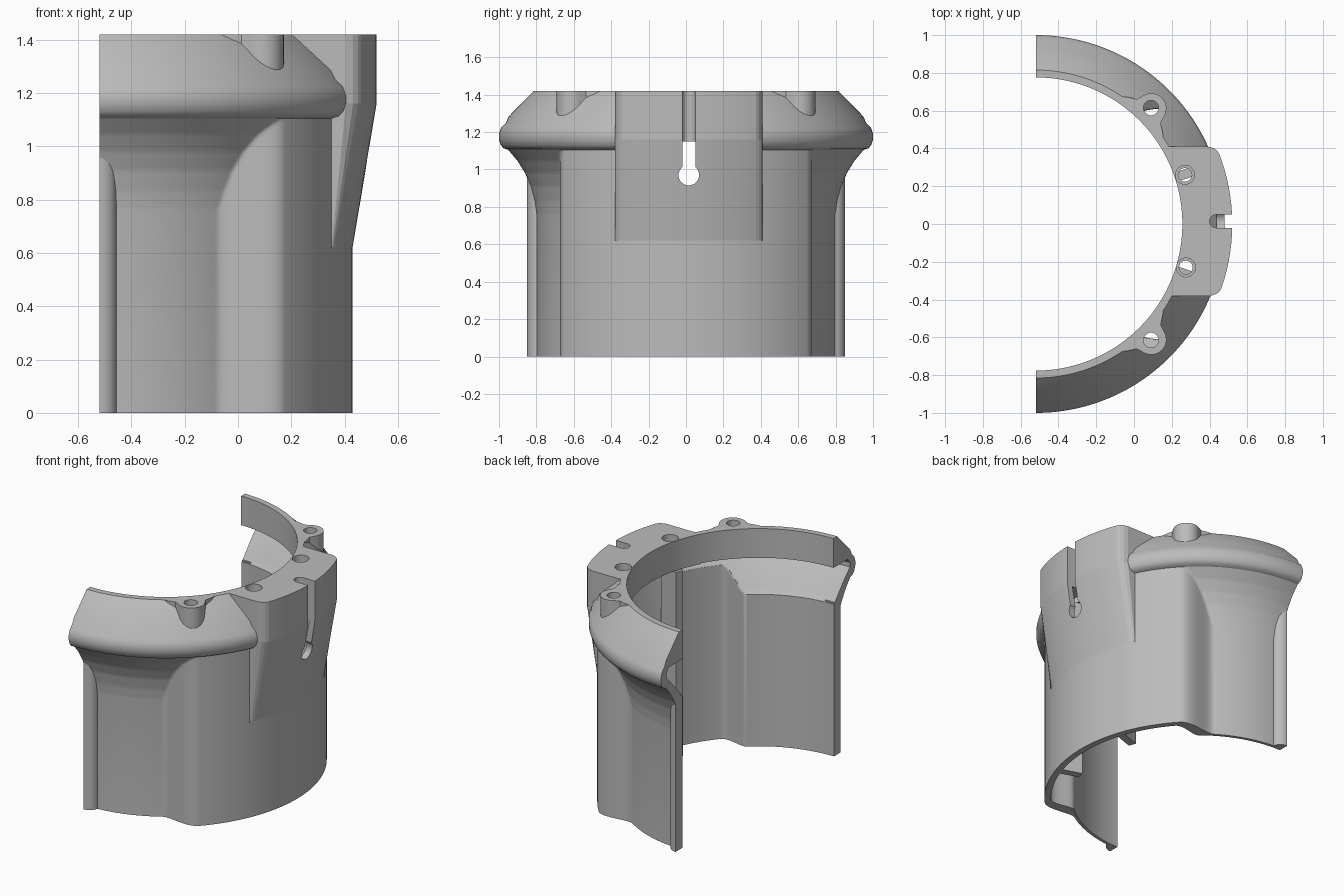
import bpy, bmesh
from math import sin, cos, radians, sqrt, pi

cube = bpy.data.objects.get("Cube")
if cube:
    bpy.data.objects.remove(cube, do_unlink=True)

AXIS = -0.52      # x of the sleeve axis
WIDE = 0.95       # outer radius of the bulged wall
BORE = 0.91       # inner radius of the bulged wall
TOP = 1.42

grey = bpy.data.materials.new("plain_grey")
grey.use_nodes = True
colour = (0.5, 0.5, 0.5, 1)
grey.diffuse_color = colour
grey.node_tree.nodes["Principled BSDF"].inputs["Base Color"].default_value = colour


def finish(name, bm):
    bmesh.ops.recalc_face_normals(bm, faces=bm.faces)
    mesh = bpy.data.meshes.new(name)
    bm.to_mesh(mesh)
    bm.free()
    mesh.materials.append(grey)
    obj = bpy.data.objects.new(name, mesh)
    bpy.context.collection.objects.link(obj)
    return obj


def loft(name, rings):
    """Closed solid through a row of matching closed outlines."""
    bm = bmesh.new()
    rows = [[bm.verts.new(p) for p in ring] for ring in rings]
    n = len(rows[0])
    for a, b in zip(rows, rows[1:]):
        for i in range(n):
            j = (i + 1) % n
            bm.faces.new((a[i], a[j], b[j], b[i]))
    bm.faces.new(rows[0])
    bm.faces.new(rows[-1][::-1])
    return finish(name, bm)


def prism(name, outline, low, high):
    return loft(name, [[(x, y, z) for x, y in outline] for z in (low, high)])


def circle(x, y, r, n=32):
    return [(x + r * cos(2 * pi * i / n), y + r * sin(2 * pi * i / n)) for i in range(n)]


def select(obj):
    bpy.ops.object.select_all(action='DESELECT')
    obj.select_set(True)
    bpy.context.view_layer.objects.active = obj


def cut(obj, cutter):
    cutter.hide_render = True
    mod = obj.modifiers.new("cut", 'BOOLEAN')
    mod.operation = 'DIFFERENCE'
    mod.solver = 'EXACT'
    mod.object = cutter
    select(obj)
    bpy.ops.object.modifier_apply(modifier=mod.name)


def refine(points, parts):
    """Split every span of a profile into equal parts."""
    fine = [points[0]]
    for (r0, z0), (r1, z1) in zip(points, points[1:]):
        fine += [(r0 + (r1 - r0) * i / parts, z0 + (z1 - z0) * i / parts)
                 for i in range(1, parts + 1)]
    return fine


def blend(deg, start, end, narrow, wide):
    t = min(max((end - deg) / (end - start), 0), 1)
    return narrow + (wide - narrow) * t * t * (3 - 2 * t)


# Side walls with the hollow flange; the wall steps outward towards the front panel
fillet = refine([(.80, .76), (.81, .83), (.83, .91), (.86, .98), (.90, 1.045),
                 (.95, 1.105)], 6)
outer = [(.80, 0)] + fillet + [
    (.975, 1.113), (.99, 1.13), (1.0, 1.16), (1.0, 1.19), (.988, 1.225),
    (.963, 1.25), (.947, 1.285), (.815, TOP)]
shelf = refine([(.945, 1.17), (.90, 1.125), (.85, 1.07), (.80, 1.01), (.78, .99)], 6)
inner = [(.776, TOP), (.776, 1.23), (.92, 1.23), (.945, 1.20)] + shelf + [(.78, 0)]


def wall_ring(deg, side):
    w = blend(deg, 43, 57, .80, WIDE)
    v = blend(deg, 41, 50, .78, BORE)
    pts = [(max(r, w) if z < 1.11 else r, z) for r, z in outer]
    pts += [(max(r, v) if z < 1.18 else r, z) for r, z in inner]
    a = radians(deg)
    return [(AXIS + r * cos(a), side * r * sin(a), z) for r, z in pts]


parts, cutters = [], []
for side, label in ((1, "left"), (-1, "right")):
    wall = loft(label + "_flanged_wall",
                [wall_ring(22 + i / 2, side) for i in range(137)])

    # Screw boss on the flange slope, flared into the lip
    a = radians(45)
    boss_r = .865
    plan = [(-.07, -.16), (-.045, -.13), (-.02, -.09)]
    plan += [(.08 * sin(pi * i / 16), -.08 * cos(pi * i / 16)) for i in range(1, 16)]
    plan += [(-.02, .09), (-.045, .13), (-.07, .16)]
    outline = [(AXIS + (boss_r + u) * cos(a) - v * sin(a),
                side * ((boss_r + u) * sin(a) + v * cos(a))) for u, v in plan]
    boss = prism(label + "_screw_boss", outline, 1.235, TOP)
    drill = prism(label + "_drill", circle(.09, side * .615, .04), 1.17, 1.5)
    cutters.append(drill)
    cut(wall, drill)
    cut(boss, drill)

    # Half-round bead along the open edge
    bead = [(AXIS, side * .782)]
    bead += [(AXIS + .065 * sin(t * pi / 20), side * (.79 + .06 * cos(t * pi / 20)))
             for t in range(11)]
    bead += [(AXIS + .065, side * .782)]
    edge = prism(label + "_edge_bead", bead, 0, 1.0)

    # Upright rib inside, under the panel screw hole
    a = radians(18.5)
    corners = [(.78, -.025), (.93, -.025), (.93, .025), (.78, .025)]
    rib = prism(label + "_inner_rib",
                [(AXIS + r * cos(a) - v * sin(a), side * (r * sin(a) + v * cos(a)))
                 for r, v in corners], 0, 1.21)
    parts += [wall, boss, edge, rib]


# Front panel: raised block, tapering down into the wall, hollow below its top
def panel_ring(y, drop, cheek):
    top = 1.04 - drop
    void = BORE + .005 if cheek else 1.0
    pts = [(WIDE, 0), (WIDE, .62), (top, 1.16), (top, TOP), (.776, TOP),
           (.776, 1.225), (.90, 1.225), (.90, 1.15), (void, 1.15), (BORE, .66), (BORE, 0)]
    return [(AXIS + sqrt(r * r - y * y), y, z) for r, z in pts]


low, high = -.38, .41
span = high - low - .072
columns = [(low, .04, True), (low + .008, .018, True), (low + .02, .006, True),
           (low + .035, 0, True)]
columns += [(low + .036 + span * i / 24, 0, False) for i in range(25)]
columns += [(high - .035, 0, True), (high - .02, .006, True),
            (high - .008, .018, True), (high, .04, True)]
panel = loft("front_panel", [panel_ring(*c) for c in columns])

# Keyhole slot and stepped screw holes in the panel
slot_plan = [(.6, -.02), (.6, .05)]
slot_plan += [(.435 - .035 * sin(i * pi / 10), .015 + .035 * cos(i * pi / 10))
              for i in range(11)]
slot = prism("slot_cutter", slot_plan, .97, 1.5)
eye = loft("keyhole_cutter", [[(x, y, z) for y, z in circle(.015, .97, .055)]
                              for x in (.36, .6)])
tools = [slot, eye]
for x, y in ((.27, .26), (.275, -.23)):
    tools.append(prism("counterbore_cutter", circle(x, y, .05), 1.37, 1.5))
    tools.append(prism("hole_cutter", circle(x, y, .036), 1.1, 1.45))
for cutter in tools:
    cut(panel, cutter)
cutters += tools

for cutter in cutters:
    bpy.data.objects.remove(cutter, do_unlink=True)
for part in parts:
    select(part)
    bpy.ops.object.shade_smooth_by_angle(angle=radians(32))
select(panel)
bpy.ops.object.shade_smooth_by_angle(angle=radians(9))
